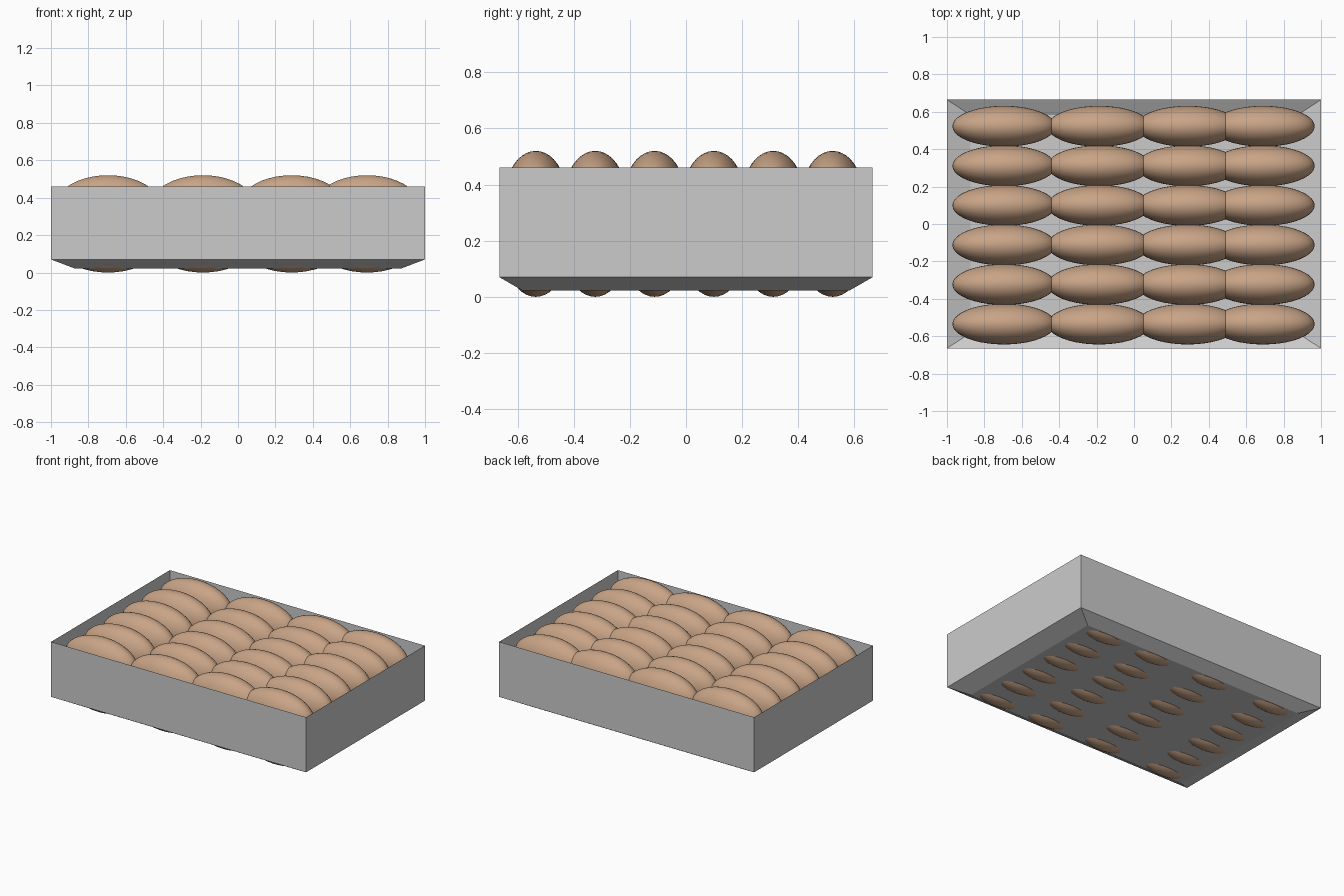
import bpy, bmesh

if "Cube" in bpy.data.objects:
    bpy.data.objects.remove(bpy.data.objects["Cube"])

# Open thin-walled tray: rim, lower wall edge, tapered down to a flat floor
bm = bmesh.new()
rings = []
for hx, hy, z in [(1.0, 0.665, 0.46), (1.0, 0.665, 0.07), (0.874, 0.582, 0.022)]:
    rings.append([bm.verts.new((sx * hx, sy * hy, z))
                  for sx, sy in [(-1, -1), (1, -1), (1, 1), (-1, 1)]])
for upper, lower in zip(rings, rings[1:]):
    for i in range(4):
        j = (i + 1) % 4
        bm.faces.new((lower[i], lower[j], upper[j], upper[i]))
bm.faces.new(rings[-1][::-1])
mesh = bpy.data.meshes.new("tray")
bm.to_mesh(mesh)
bm.free()
bpy.context.collection.objects.link(bpy.data.objects.new("tray", mesh))

# Bread material
crust = bpy.data.materials.new("crust")
crust.diffuse_color = (0.58, 0.37, 0.24, 1)
crust.use_nodes = True
crust.node_tree.nodes["Principled BSDF"].inputs["Base Color"].default_value = crust.diffuse_color

# One ellipsoid bread roll, shared by all copies
RX, RY, RZ = 0.276, 0.109, 0.157
bm = bmesh.new()
bmesh.ops.create_uvsphere(bm, u_segments=40, v_segments=20, radius=1)
bmesh.ops.scale(bm, vec=(RX, RY, RZ), verts=bm.verts)
for f in bm.faces:
    f.smooth = True
roll = bpy.data.meshes.new("bread_roll")
bm.to_mesh(roll)
bm.free()
roll.materials.append(crust)

# Two stacked layers of six rows by four columns
for layer, z in [("lower", RZ), ("upper", 0.52 - RZ)]:
    for row in range(6):
        for col, x in enumerate((-0.695, -0.187, 0.287, 0.69)):
            ob = bpy.data.objects.new(f"{layer}_roll_{row + 1}_{col + 1}", roll)
            ob.location = (x, -0.535 + row * 0.2115, z)
            bpy.context.collection.objects.link(ob)
